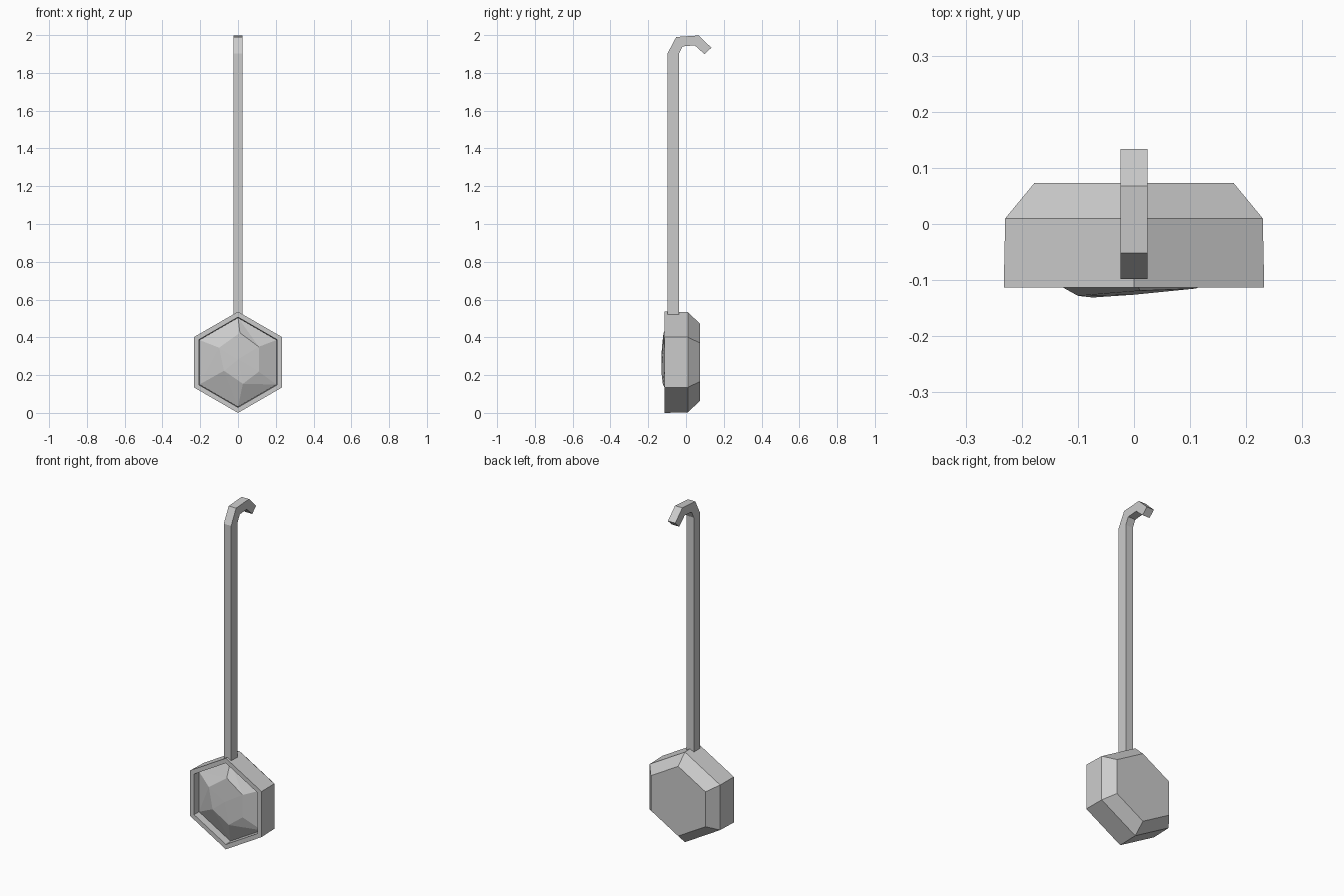
import bpy
from math import cos, sin, pi

if "Cube" in bpy.data.objects:
    bpy.data.objects.remove(bpy.data.objects["Cube"])

CZ = 0.27  # height of the bowl centre


def add_object(name, verts, faces):
    mesh = bpy.data.meshes.new(name)
    mesh.from_pydata(verts, [], faces)
    mesh.update()
    obj = bpy.data.objects.new(name, mesh)
    bpy.context.collection.objects.link(obj)
    return obj


def hex_ring(radius, y):
    # pointed corner at the top, going counter-clockwise seen from the front
    angles = [pi / 2 + i * pi / 3 for i in range(6)]
    return [(radius * cos(a), y, CZ + radius * sin(a)) for a in angles]


# Bowl: hexagonal rings from the outer back, round the rim, to the inner floor
rings = [(0.205, 0.073), (0.265, 0.01), (0.268, -0.113),
         (0.239, -0.113), (0.234, 0.0), (0.18, 0.045)]
verts, faces = [], []
for radius, y in rings:
    verts += hex_ring(radius, y)
for r in range(len(rings) - 1):
    for i in range(6):
        j = (i + 1) % 6
        faces.append((r * 6 + i, r * 6 + j, r * 6 + 6 + j, r * 6 + 6 + i))
last = (len(rings) - 1) * 6
faces += [tuple(reversed(range(6))), tuple(range(last, last + 6))]
add_object("ladle_bowl", verts, faces)

# Contents: uneven faceted mound, sunk at the wall and bulging past the rim
mound = [(0.01, -0.119, 0.426), (-0.10, -0.128, 0.347), (-0.074, -0.131, 0.225),
         (0.026, -0.123, 0.156), (0.11, -0.115, 0.22), (0.11, -0.115, 0.352)]
verts = hex_ring(0.236, -0.07) + mound + [(0.0, -0.126, 0.285)]
faces = []
for i in range(6):
    j = (i + 1) % 6
    faces += [(i, j, 6 + i), (j, 6 + j, 6 + i), (6 + i, 6 + j, 12)]
add_object("bowl_contents", verts, faces)

# Handle: flat bar with a hooked end, side profile as (y, z) pairs
outer = [(-0.098, 0.522), (-0.098, 1.905), (-0.052, 1.992),
         (0.068, 2.0), (0.134, 1.935)]
inner = [(-0.038, 0.522), (-0.038, 1.902), (-0.018, 1.942),
         (0.046, 1.948), (0.098, 1.901)]
n = len(outer)
verts = [(x, y, z) for x in (-0.024, 0.024) for y, z in outer + inner]
m = 2 * n
faces = []
for i in range(n - 1):
    faces += [(i, i + 1, n + i + 1, n + i),                        # left side
              (m + i, m + n + i, m + n + i + 1, m + i + 1),        # right side
              (i, m + i, m + i + 1, i + 1),                        # outer
              (n + i, n + i + 1, m + n + i + 1, m + n + i)]        # inner
faces += [(0, n, m + n, m), (n - 1, m + n - 1, m + m - 1, m - 1)]  # ends
add_object("hooked_handle", verts, faces)

# Shift everything so the model stands exactly on the ground
low = CZ - 0.268
for obj in bpy.context.collection.objects:
    obj.location.z = -low
